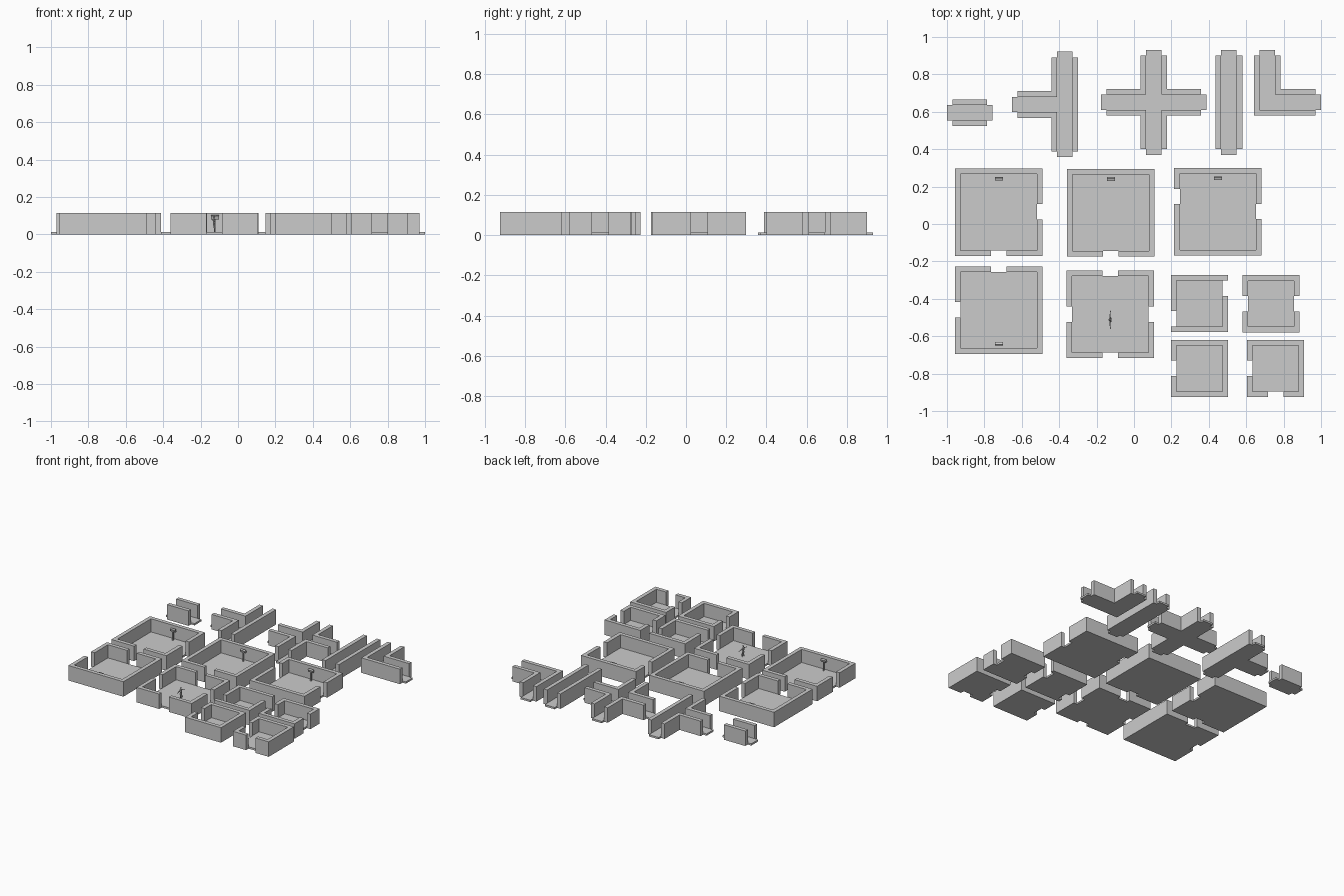
import bpy, bmesh, math
from mathutils import Matrix, Vector

if "Cube" in bpy.data.objects:
    bpy.data.objects.remove(bpy.data.objects["Cube"])

H, F, T = 0.115, 0.014, 0.03      # wall height, floor height, wall thickness


def finish(name, bm):
    me = bpy.data.meshes.new(name)
    bm.to_mesh(me)
    bm.free()
    ob = bpy.data.objects.new(name, me)
    bpy.context.collection.objects.link(ob)
    return ob


def terrain(name, paints):
    """Watertight stepped block: painted rectangles (x0, x1, y0, y1, height), later ones win."""
    xs = sorted({round(v, 4) for p in paints for v in p[:2]})
    ys = sorted({round(v, 4) for p in paints for v in p[2:4]})

    def height(i, j):
        if not (0 <= i < len(xs) - 1 and 0 <= j < len(ys) - 1):
            return 0
        cx, cy = (xs[i] + xs[i + 1]) / 2, (ys[j] + ys[j + 1]) / 2
        h = 0
        for x0, x1, y0, y1, v in paints:
            if x0 < cx < x1 and y0 < cy < y1:
                h = v
        return h

    bm = bmesh.new()

    def quad(*pts):
        bm.faces.new([bm.verts.new(p) for p in pts])

    for i in range(len(xs) - 1):
        for j in range(len(ys) - 1):
            h = height(i, j)
            if h == 0:
                continue
            c = [(xs[i], ys[j]), (xs[i + 1], ys[j]), (xs[i + 1], ys[j + 1]), (xs[i], ys[j + 1])]
            quad(*[(*p, h) for p in c])
            quad(*[(*p, 0) for p in reversed(c)])
            for k, (di, dj) in enumerate([(0, -1), (1, 0), (0, 1), (-1, 0)]):
                low = height(i + di, j + dj)
                if low < h:
                    a, b = c[k], c[(k + 1) % 4]
                    quad((*a, low), (*b, low), (*b, h), (*a, h))
    bmesh.ops.remove_doubles(bm, verts=bm.verts, dist=1e-5)
    bmesh.ops.dissolve_limit(bm, angle_limit=0.01, verts=bm.verts, edges=bm.edges)
    return finish(name, bm)


def room(name, x, y, size, doors):
    """Square room with lower left corner x, y; doors map a side to the door's start offset."""
    s, d = size, 0.082
    p = [(x, x + s, y, y + s, H), (x + T, x + s - T, y + T, y + s - T, F)]
    for side, o in doors.items():
        if side in "LR":
            x0 = x if side == "L" else x + s - T
            p.append((x0, x0 + T, y + o, y + o + d, 0))
        else:
            y0 = y if side == "B" else y + s - T
            p.append((x + o, x + o + d, y0, y0 + T, 0))
    terrain(name, p)


def corridor(name, arms):
    """Walled lanes; each arm is a floor rectangle plus which ends (L R B T) are open."""
    walls, floors = [], []
    for x0, x1, y0, y1, ends in arms:
        w = [x0 - T, x1 + T, y0 - T, y1 + T]
        for e in ends:
            w["LRBT".index(e)] += 2 * T if e in "LB" else -2 * T
        walls.append((*w, H))
        floors.append((x0, x1, y0, y1, F))
    terrain(name, walls + floors)


# large rooms
BIG, MID, SIDE = 0.468, 0.193, 0.195
room("room_west", -0.957, -0.171, BIG, {"R": SIDE, "B": MID})
room("room_middle", -0.358, -0.174, BIG, {"B": MID})
room("room_east", 0.215, -0.169, BIG, {"L": 0.275, "R": SIDE})
room("room_southwest", -0.957, -0.694, BIG, {"L": SIDE, "T": MID})
room("room_crossing", -0.361, -0.717, BIG, {"L": 0.193, "R": 0.193, "T": MID, "B": MID})

# small rooms
SMALL = 0.305
room("small_room_offset", 0.198, -0.577, SMALL, {"L": T, "R": SMALL - T - 0.082})
room("small_room_through", 0.58, -0.579, SMALL, {"L": 0.112, "R": 0.112})
room("small_room_end", 0.198, -0.925, SMALL, {"L": 0.112})
room("small_room_corner", 0.604, -0.925, SMALL, {"L": 0.112, "B": 0.112})

# corridors
corridor("corridor_short", [(-1.0, -0.757, 0.553, 0.635, "LR")])
corridor("corridor_tee", [(-0.412, -0.33, 0.357, 0.921, "BT"),
                          (-0.652, -0.382, 0.598, 0.68, "LR")])
corridor("corridor_cross", [(0.065, 0.147, 0.37, 0.931, "BT"),
                            (-0.176, 0.388, 0.61, 0.692, "LR")])
corridor("corridor_straight", [(0.465, 0.549, 0.37, 0.931, "BT")])
corridor("corridor_bend", [(0.672, 0.754, 0.61, 0.931, "T"),
                           (0.672, 1.0, 0.61, 0.692, "R")])


def box(bm, loc, size, rot=0.0):
    m = Matrix.Translation(loc) @ Matrix.Rotation(rot, 4, 'X') @ Matrix.Diagonal((*size, 1))
    bmesh.ops.create_cube(bm, size=1, matrix=m)


# console stands: post with a tilted head
for n, (x, y, face) in enumerate([(-0.722, 0.242, 1), (-0.123, 0.24, 1),
                                  (0.449, 0.245, 1), (-0.722, -0.64, -1)]):
    bm = bmesh.new()
    box(bm, (x, y, 0.048), (0.008, 0.008, 0.07))
    box(bm, (x, y, 0.092), (0.042, 0.014, 0.02), 0.35 * face)
    finish(f"console_stand_{n + 1}", bm)


# standing figure, arms spread along y
def limb(bm, a, b, r1, r2):
    a, b = Vector(a), Vector(b)
    m = Matrix.Translation((a + b) / 2) @ (b - a).to_track_quat('Z', 'Y').to_matrix().to_4x4()
    bmesh.ops.create_cone(bm, cap_ends=True, segments=6, radius1=r1, radius2=r2,
                          depth=(b - a).length, matrix=m)


bm = bmesh.new()
limb(bm, (0, 0, 0.05), (0, 0, 0.082), 0.006, 0.009)
limb(bm, (0, 0, 0.08), (0, 0, 0.088), 0.003, 0.003)
bmesh.ops.create_icosphere(bm, subdivisions=1, radius=0.0075, matrix=Matrix.Translation((0, 0, 0.094)))
for s in (-1, 1):
    limb(bm, (0, 0.006 * s, 0.079), (0, 0.027 * s, 0.074), 0.004, 0.003)
    limb(bm, (0, 0.027 * s, 0.074), (0.003, 0.049 * s, 0.068), 0.003, 0.0015)
    limb(bm, (0, 0.005 * s, 0.052), (0.003, 0.008 * s, 0.03), 0.0055, 0.004)
    limb(bm, (0.003, 0.008 * s, 0.03), (0, 0.01 * s, 0.004), 0.004, 0.0025)
    box(bm, (0.004, 0.01 * s, 0.003), (0.014, 0.005, 0.006))
figure = finish("standing_figure", bm)
figure.location = (-0.128, -0.512, 0.0)
